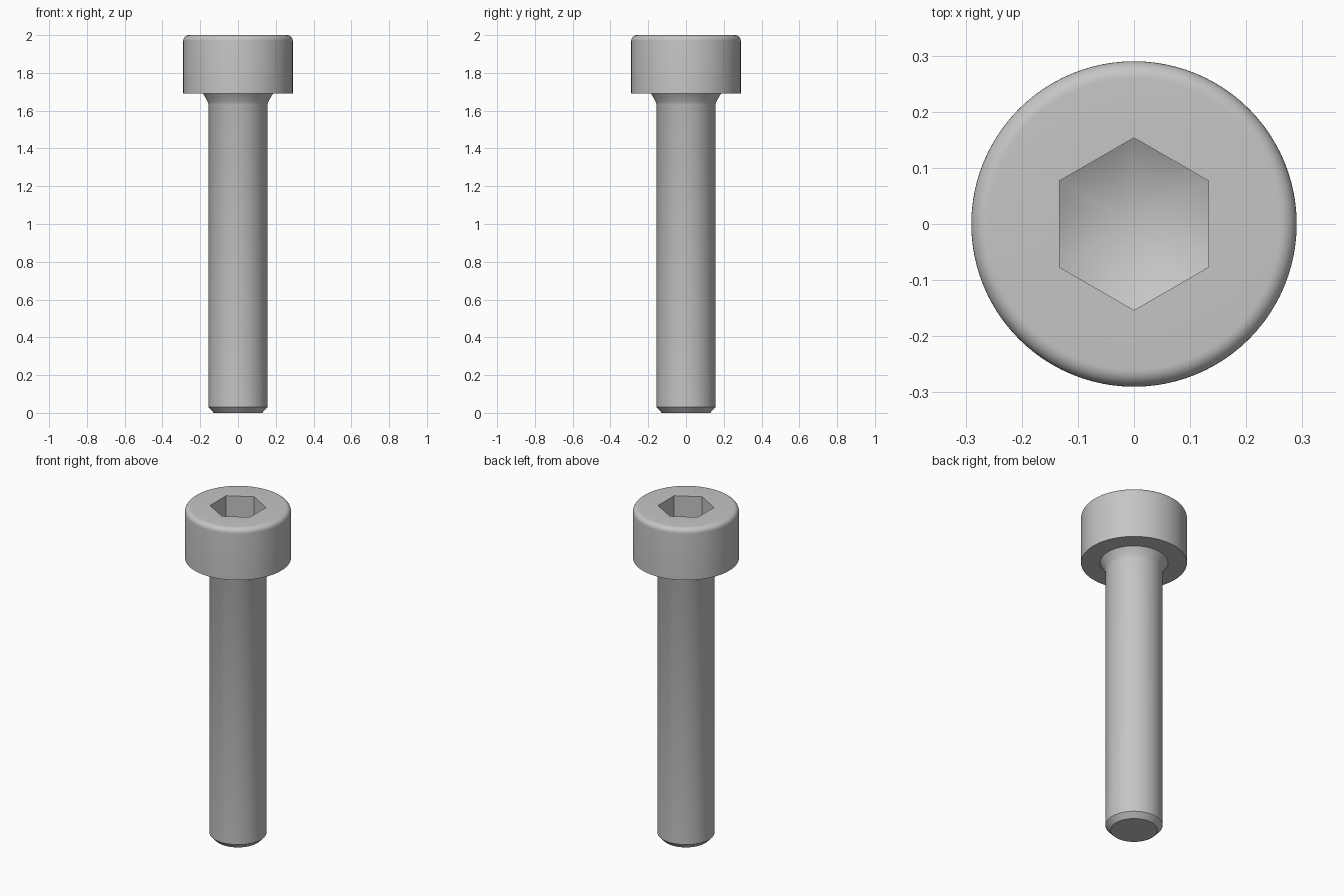
import bpy
import bmesh
from math import sin, cos, tan, pi, radians

SEGMENTS = 96          # multiple of six, so the hex corners fall on vertices
HEAD_RADIUS = 0.29
HEAD_BASE = 1.69
TOP = 2.0
EDGE_ROUND = 0.03
SHANK_RADIUS = 0.156
NECK_RADIUS = 0.186
NECK_BASE = 1.635
HEX_APOTHEM = 0.133
SOCKET_FLOOR = TOP - 0.137
DRILL_SLOPE = tan(radians(30))

cube = bpy.data.objects.get("Cube")
if cube:
    bpy.data.objects.remove(cube, do_unlink=True)

steel = bpy.data.materials.new("grey steel")
steel.use_nodes = True
grey = (0.56, 0.56, 0.56, 1)
steel.diffuse_color = grey
steel.node_tree.nodes["Principled BSDF"].inputs["Base Color"].default_value = grey


def circle(radius, z):
    """Ring of points at one radius and height."""
    return [(radius * cos(2 * pi * i / SEGMENTS),
             radius * sin(2 * pi * i / SEGMENTS), z) for i in range(SEGMENTS)]


def hexagon(height):
    """Hexagonal ring with corners on the y axis; height depends on radius."""
    points = []
    for i in range(SEGMENTS):
        angle = 2 * pi * i / SEGMENTS
        offset = (angle + pi / 6) % (pi / 3) - pi / 6
        radius = HEX_APOTHEM / cos(offset)
        points.append((radius * cos(angle), radius * sin(angle), height(radius)))
    return points


def skin(name, rings):
    """Join successive rings into a surface facing outward."""
    bm = bmesh.new()
    loops = [[bm.verts.new(p) for p in ring] for ring in rings]
    for low, high in zip(loops, loops[1:]):
        for i in range(SEGMENTS):
            j = (i + 1) % SEGMENTS
            bm.faces.new((low[i], low[j], high[j], high[i]))
    # Collapse rings that meet on the axis
    bmesh.ops.remove_doubles(bm, verts=bm.verts, dist=1e-5)
    mesh = bpy.data.meshes.new(name)
    bm.to_mesh(mesh)
    bm.free()
    mesh.materials.append(steel)
    obj = bpy.data.objects.new(name, mesh)
    bpy.context.collection.objects.link(obj)
    bpy.ops.object.select_all(action='DESELECT')
    obj.select_set(True)
    bpy.context.view_layer.objects.active = obj
    bpy.ops.object.shade_smooth_by_angle(angle=radians(30))
    return obj


# Shank: flat tip, chamfer, plain cylinder and concave neck fillet
shank = [circle(0, 0), circle(0.128, 0), circle(SHANK_RADIUS, 0.03)]
steps = 6
for k in range(steps + 1):
    t = k / steps
    flare = 0.7 * t + 0.3 * t * t
    shank.append(circle(SHANK_RADIUS + (NECK_RADIUS - SHANK_RADIUS) * flare,
                        NECK_BASE + (HEAD_BASE - NECK_BASE) * t))
skin("shank", shank)

# Head: underside, side wall and rounded upper rim
head = [circle(NECK_RADIUS, HEAD_BASE), circle(HEAD_RADIUS, HEAD_BASE)]
for k in range(9):
    a = k / 8 * pi / 2
    head.append(circle(HEAD_RADIUS - EDGE_ROUND * (1 - cos(a)),
                       TOP - EDGE_ROUND * (1 - sin(a))))

# Hex socket: upright walls down to a conical drilled floor
head.append(hexagon(lambda r: TOP))
head.append(hexagon(lambda r: SOCKET_FLOOR + (r - HEX_APOTHEM) * DRILL_SLOPE))
head.append(circle(0, SOCKET_FLOOR - HEX_APOTHEM * DRILL_SLOPE))
skin("socket_head", head)
